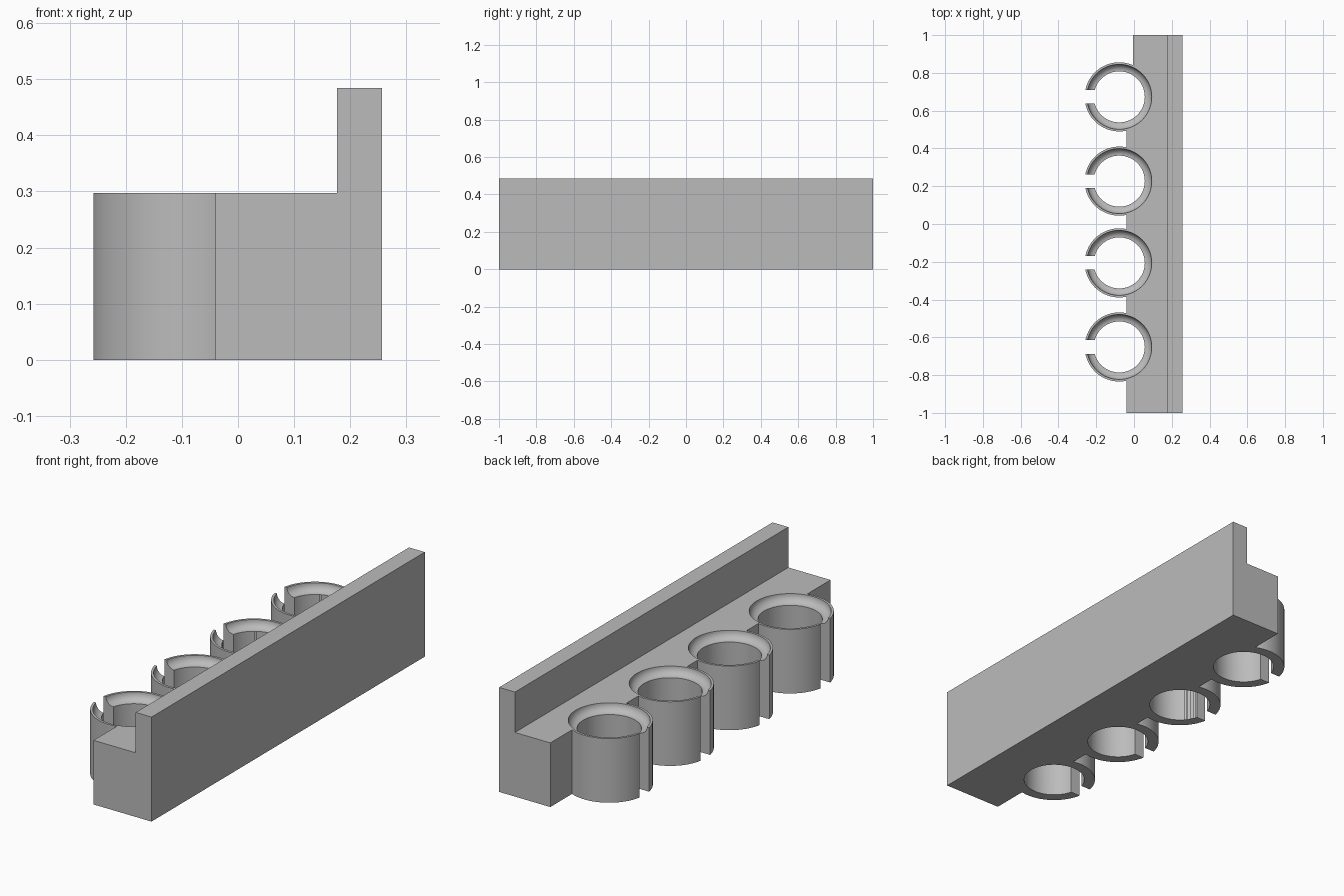
import bpy, bmesh
from math import cos, sin, radians, pi
from mathutils import Matrix, Vector

if "Cube" in bpy.data.objects:
    bpy.data.objects.remove(bpy.data.objects["Cube"])

LEDGE, TOP = 0.297, 0.484          # heights of the ledge and the back wall
CLIP_X = -0.078
CLIP_YS = (0.673, 0.227, -0.206, -0.651)
R_OUT, R_RIM, R_HOLE = 0.183, 0.172, 0.135
FUNNEL = 0.037
SLOT = 0.036                       # half width of the slot

grey = bpy.data.materials.new("plain grey")
grey.use_nodes = True
grey.diffuse_color = (0.5, 0.5, 0.5, 1)
grey.node_tree.nodes["Principled BSDF"].inputs["Base Color"].default_value = (0.5, 0.5, 0.5, 1)


def finish(bm, name):
    bmesh.ops.recalc_face_normals(bm, faces=bm.faces)
    mesh = bpy.data.meshes.new(name)
    bm.to_mesh(mesh)
    bm.free()
    mesh.materials.append(grey)
    ob = bpy.data.objects.new(name, mesh)
    bpy.context.collection.objects.link(ob)
    return ob


def box(name, lo, hi):
    bm = bmesh.new()
    lo, hi = Vector(lo), Vector(hi)
    size = Matrix.Diagonal((hi - lo).to_4d())
    size[3][3] = 1
    bmesh.ops.create_cube(bm, size=1, matrix=Matrix.Translation((lo + hi) / 2) @ size)
    return finish(bm, name)


def lathe(name, profile, y):
    """Solid of revolution from (radius, height) points, standing at a clip centre."""
    bm = bmesh.new()
    verts = [bm.verts.new((r, 0, z)) for r, z in profile]
    edges = [bm.edges.new(pair) for pair in zip(verts, verts[1:])]
    bmesh.ops.spin(bm, geom=verts + edges, cent=(0, 0, 0), axis=(0, 0, 1),
                   angle=2 * pi, steps=96)
    bmesh.ops.remove_doubles(bm, verts=bm.verts, dist=1e-5)
    bmesh.ops.translate(bm, verts=bm.verts, vec=(CLIP_X, y, 0))
    return finish(bm, name)


def combine(target, tool, operation):
    mod = target.modifiers.new(operation.lower(), 'BOOLEAN')
    mod.operation, mod.solver, mod.object = operation, 'EXACT', tool
    bpy.context.view_layer.objects.active = target
    bpy.ops.object.modifier_apply(modifier=mod.name)
    bpy.data.objects.remove(tool)


# L-shaped rail: ledge with an upright back wall
bm = bmesh.new()
outline = [(-0.04, 0), (0.257, 0), (0.257, TOP), (0.176, TOP), (0.176, LEDGE), (-0.04, LEDGE)]
face = bm.faces.new([bm.verts.new((x, -1, z)) for x, z in outline])
ends = bmesh.ops.extrude_face_region(bm, geom=[face])["geom"]
bmesh.ops.translate(bm, verts=[v for v in ends if isinstance(v, bmesh.types.BMVert)], vec=(0, 2, 0))
rack = finish(bm, "clip_rack")

# The ledge is narrower beyond the last clip
combine(rack, box("ledge_step", (-0.2, CLIP_YS[0], -0.1), (-0.005, 1.1, 0.6)), 'DIFFERENCE')

# Solid posts for the clips
for y in CLIP_YS:
    post = [(0, 0), (R_OUT, 0), (R_OUT, LEDGE), (0, LEDGE)]
    combine(rack, lathe("clip_post", post, y), 'UNION')

# Bores with a hollow curved funnel, and the slots that open the clips
funnel = [(R_HOLE + FUNNEL * sin(radians(a)), LEDGE - FUNNEL * cos(radians(a)))
          for a in range(0, 91, 10)]
bore = [(0, -0.1), (R_HOLE, -0.1)] + funnel + [(R_RIM, 0.4), (0, 0.4)]
for y in CLIP_YS:
    combine(rack, lathe("bore", bore, y), 'DIFFERENCE')
    combine(rack, box("slot", (-0.4, y - SLOT, -0.1), (CLIP_X, y + SLOT, 0.4)), 'DIFFERENCE')

# Smooth the round walls, keep the edges sharp
bpy.ops.object.select_all(action='DESELECT')
rack.select_set(True)
bpy.context.view_layer.objects.active = rack
bpy.ops.object.shade_smooth_by_angle(angle=radians(30))
